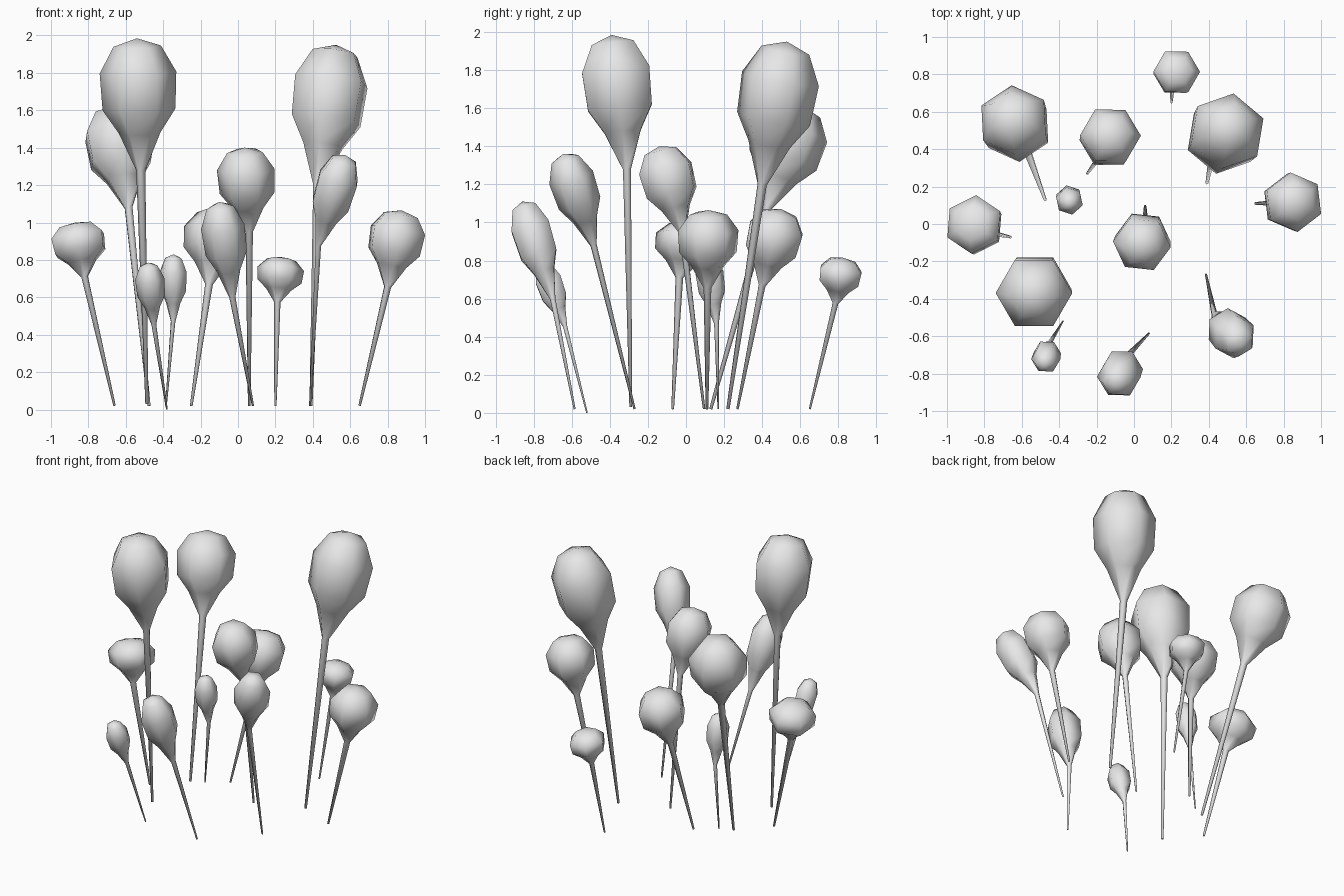
import bpy, bmesh, math
from mathutils import Vector, Matrix

cube = bpy.data.objects.get("Cube")
if cube:
    bpy.data.objects.remove(cube, do_unlink=True)

GREY = (0.8, 0.8, 0.8, 1.0)
mat = bpy.data.materials.new("plain_grey")
mat.use_nodes = True
mat.diffuse_color = GREY
mat.node_tree.nodes["Principled BSDF"].inputs["Base Color"].default_value = GREY

SIDES = 6
# Bulb profile: (share of bulb length, share of bulb radius)
BULB = [(.28, .54), (.46, .95), (.74, 1), (.94, .62)]


def add_ring(bm, centre, axis, radius, twist):
    """Hexagonal ring square to the axis."""
    turn = Vector((0, 0, 1)).rotation_difference(axis).to_matrix()
    verts = []
    for i in range(SIDES):
        a = twist + math.tau * i / SIDES
        offset = Vector((math.cos(a), math.sin(a), 0)) * radius
        verts.append(bm.verts.new(centre + turn @ offset))
    return verts


def sprout(name, base, neck, top, radius, twist):
    """Thin tapered stem that swells into a teardrop bulb."""
    base, neck, top = Vector(base), Vector(neck), Vector(top)
    twist = math.radians(twist)
    stem_axis, bulb_axis = (neck - base).normalized(), (top - neck).normalized()
    neck_radius = .006 + .09 * radius
    bm = bmesh.new()
    rings = [add_ring(bm, base, stem_axis, neck_radius * .35, twist),
             add_ring(bm, neck, (stem_axis + bulb_axis).normalized(), neck_radius, twist)]
    for t, r in BULB:
        rings.append(add_ring(bm, neck.lerp(top, t), bulb_axis, radius * r, twist))
    for low, high in zip(rings, rings[1:]):
        for i in range(SIDES):
            j = (i + 1) % SIDES
            bm.faces.new((low[i], low[j], high[j], high[i]))
    # Closed stem foot and shallow cap on the bulb
    bm.faces.new(reversed(rings[0]))
    pole = bm.verts.new(top)
    for i in range(SIDES):
        bm.faces.new((rings[-1][i], rings[-1][(i + 1) % SIDES], pole))
    for face in bm.faces:
        face.smooth = True
    mesh = bpy.data.meshes.new(name)
    bm.to_mesh(mesh)
    bm.free()
    mesh.materials.append(mat)
    bpy.context.collection.objects.link(bpy.data.objects.new(name, mesh))


# Flat, wide sprouts
sprout("flat_sprout_back", (.2, .65, .02), (.21, .785, .575), (.235, .825, .815), .125, 0)
sprout("flat_sprout_right", (-.66, -.07, .02), (-.82, -.035, .71), (-.87, .01, 1.0), .158, 26)

# Round sprouts
sprout("round_sprout_back", (-.25, .27, .02), (-.155, .4, .67), (-.115, .5, 1.07), .163, 0)
sprout("round_sprout_left", (.65, .11, .02), (.8, .113, .655), (.875, .118, 1.065), .16, 37)
sprout("round_sprout_middle", (.06, .095, .02), (.06, -.02, .95), (.035, -.14, 1.4), .155, -6)

# Tall sprouts
sprout("tall_sprout_back_right", (-.475, .13, .02), (-.585, .43, 1.08), (-.665, .6, 1.62), .195, 34)
sprout("tall_sprout_back_left", (.39, .22, .02), (.425, .4, 1.2), (.525, .53, 1.95), .208, 20)
sprout("tall_sprout_front", (-.487, -.29, .03), (-.52, -.31, 1.28), (-.54, -.39, 1.985), .205, 0)

# Slender sprouts
sprout("slender_sprout_left", (.385, -.27, .02), (.43, -.485, .88), (.575, -.645, 1.36), .12, 30)
sprout("slender_sprout_front", (.08, -.585, .02), (-.03, -.7, .6), (-.1, -.86, 1.11), .117, 0)

# Small buds
sprout("small_bud_back", (-.385, .17, .02), (-.347, .16, .47), (-.345, .11, .83), .075, 42)
sprout("small_bud_front", (-.38, -.52, 0), (-.45, -.635, .455), (-.48, -.755, .785), .078, 0)
